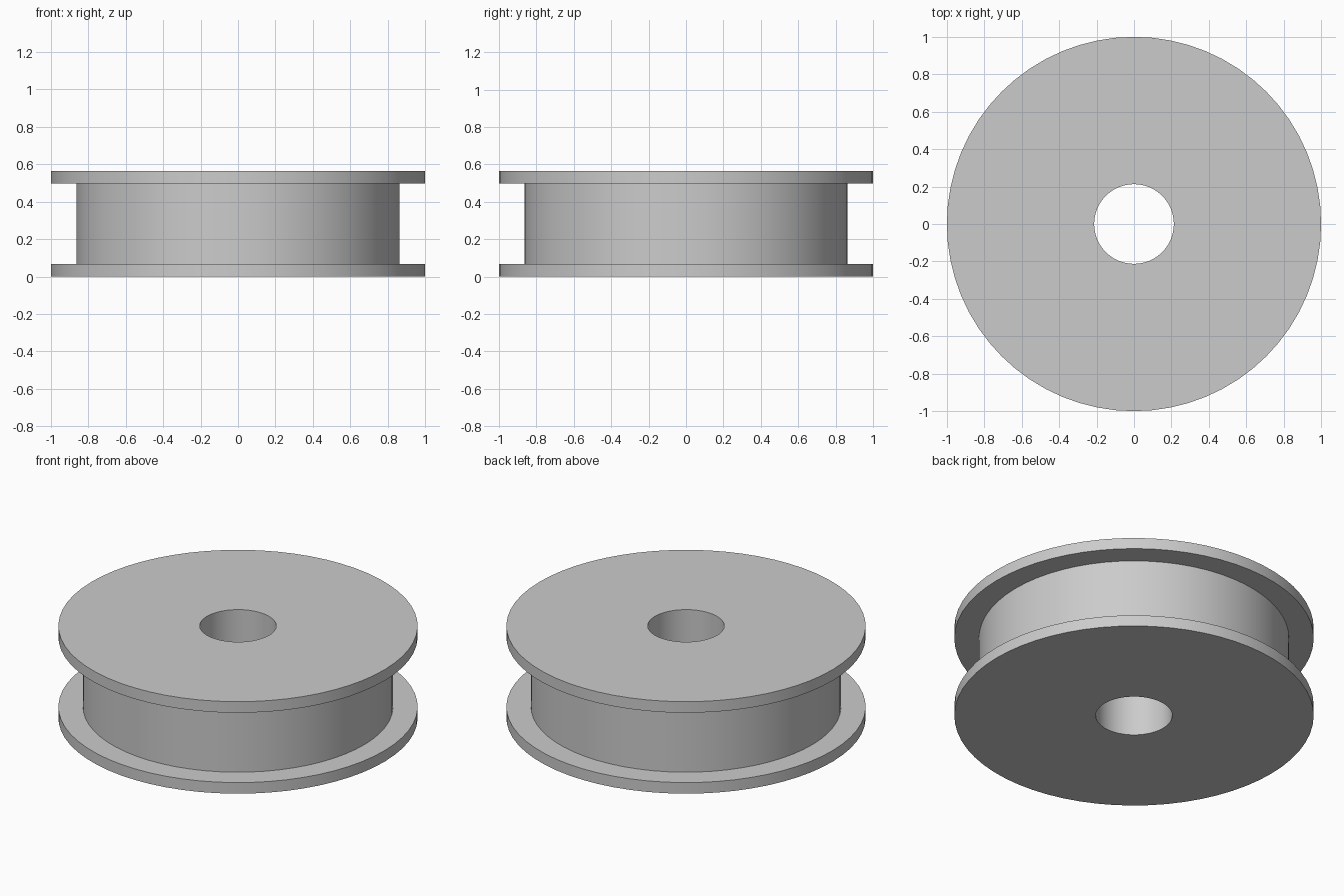
import bpy
import bmesh
from math import cos, sin, tau, radians

cube = bpy.data.objects.get("Cube")
if cube:
    bpy.data.objects.remove(cube, do_unlink=True)

SEGMENTS = 64
BORE, DRUM, RIM = 0.213, 0.863, 1.0
HEIGHT, FLANGE = 0.565, 0.068

grey = bpy.data.materials.new("plain grey")
grey.use_nodes = True
colour = (0.6, 0.6, 0.6, 1)
grey.diffuse_color = colour
grey.node_tree.nodes["Principled BSDF"].inputs["Base Color"].default_value = colour


def lathe(name, profile):
    """Sweep a closed (radius, height) profile around the z axis."""
    bm = bmesh.new()
    rings = [[bm.verts.new((r * cos(tau * i / SEGMENTS), r * sin(tau * i / SEGMENTS), z))
              for i in range(SEGMENTS)] for r, z in profile]
    for a, b in zip(rings, rings[1:] + rings[:1]):
        for i in range(SEGMENTS):
            j = (i + 1) % SEGMENTS
            bm.faces.new((a[i], a[j], b[j], b[i]))
    bmesh.ops.recalc_face_normals(bm, faces=bm.faces)
    mesh = bpy.data.meshes.new(name)
    bm.to_mesh(mesh)
    bm.free()
    mesh.materials.append(grey)
    obj = bpy.data.objects.new(name, mesh)
    bpy.context.collection.objects.link(obj)
    bpy.ops.object.select_all(action="DESELECT")
    obj.select_set(True)
    bpy.context.view_layer.objects.active = obj
    bpy.ops.object.shade_smooth_by_angle(angle=radians(30))
    return obj


# Spool: two thin flanges joined by a drum, with a bore right through
lower = [(BORE, 0), (RIM, 0), (RIM, FLANGE), (DRUM, FLANGE)]
upper = [(r, HEIGHT - z) for r, z in reversed(lower)]
lathe("spool", lower + upper)
